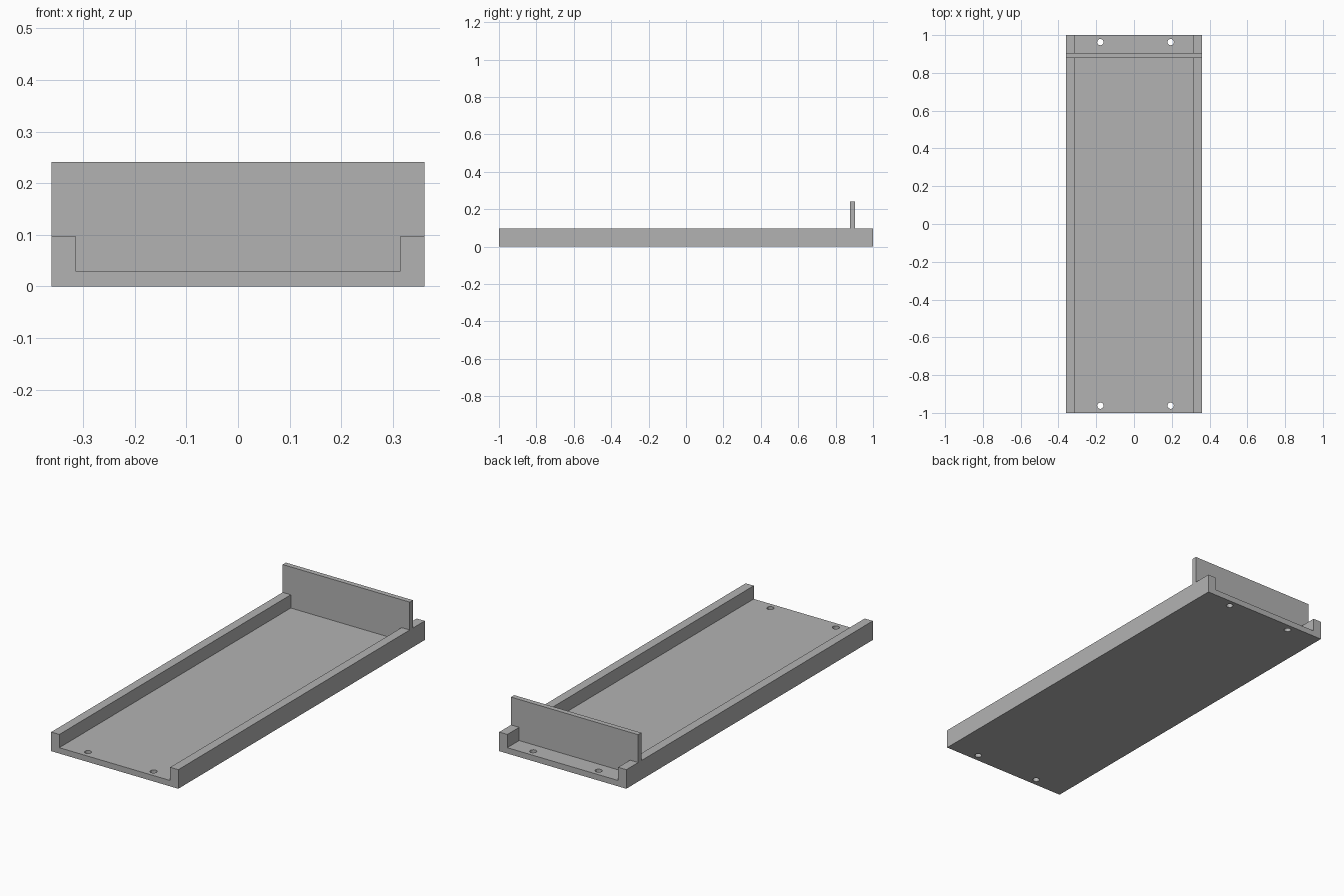
import bpy
import bmesh

HALF_W, INNER_W = 0.361, 0.315
FLOOR_Z, RAIL_Z, PLATE_Z = 0.03, 0.098, 0.241

old = bpy.data.objects.get("Cube")
if old:
    bpy.data.objects.remove(old, do_unlink=True)

grey = bpy.data.materials.new("plain grey")
grey.use_nodes = True
colour = (0.45, 0.45, 0.45, 1)
grey.diffuse_color = colour
grey.node_tree.nodes["Principled BSDF"].inputs["Base Color"].default_value = colour


def extrude_profile(name, half, y0, y1):
    """Mirror a half profile in x and extrude it along y."""
    points = half + [(-x, z) for x, z in reversed(half)]
    bm = bmesh.new()
    face = bm.faces.new([bm.verts.new((x, y0, z)) for x, z in points])
    grown = bmesh.ops.extrude_face_region(bm, geom=[face])["geom"]
    moved = [g for g in grown if isinstance(g, bmesh.types.BMVert)]
    bmesh.ops.translate(bm, verts=moved, vec=(0, y1 - y0, 0))
    bmesh.ops.recalc_face_normals(bm, faces=bm.faces)
    mesh = bpy.data.meshes.new(name)
    bm.to_mesh(mesh)
    bm.free()
    mesh.materials.append(grey)
    obj = bpy.data.objects.new(name, mesh)
    bpy.context.collection.objects.link(obj)
    return obj


# Channel tray: floor with a raised rail along each side
tray = extrude_profile("channel_tray", [
    (HALF_W, 0), (HALF_W, RAIL_Z), (INNER_W, RAIL_Z), (INNER_W, FLOOR_Z)], -1, 1)

# Upright stop plate, notched to sit on the rails and the floor
extrude_profile("stop_plate", [
    (INNER_W, FLOOR_Z), (INNER_W, RAIL_Z), (HALF_W, RAIL_Z), (HALF_W, PLATE_Z)],
    0.878, 0.904)

# Screw holes through the floor near each end
holes = []
for x in (-0.178, 0.194):
    for y in (-0.962, 0.963):
        bpy.ops.mesh.primitive_cylinder_add(vertices=12, radius=0.017, depth=0.2,
                                            location=(x, y, 0))
        hole = bpy.context.object
        hole.name = "screw_hole_cutter"
        hole.data.materials.append(grey)
        holes.append(hole)

for hole in holes:
    cut = tray.modifiers.new("screw_hole", "BOOLEAN")
    cut.operation = "DIFFERENCE"
    cut.solver = "EXACT"
    cut.object = hole
    hole.hide_render = True
    hole.hide_set(True)
